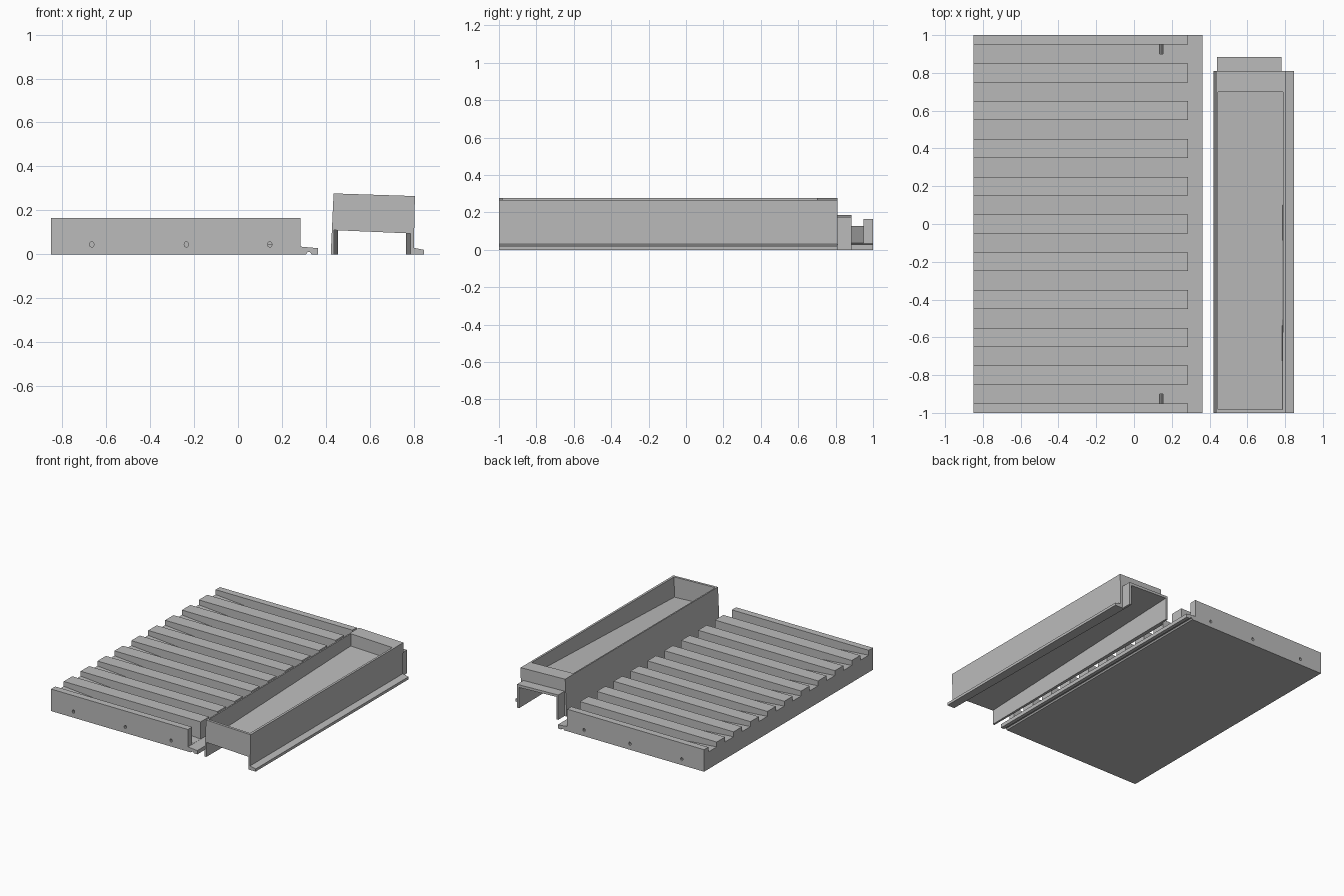
import bpy, bmesh, math
from mathutils import Vector

if "Cube" in bpy.data.objects:
    bpy.data.objects.remove(bpy.data.objects["Cube"])

grey = bpy.data.materials.new("plain_grey")
grey.diffuse_color = (0.5, 0.5, 0.5, 1)
grey.use_nodes = True
grey.node_tree.nodes["Principled BSDF"].inputs["Base Color"].default_value = grey.diffuse_color


def loft(name, front, back, y0, y1):
    """Solid between two matching (x, z) outlines at y0 and y1."""
    bm = bmesh.new()
    a = [bm.verts.new((x, y0, z)) for x, z in front]
    b = [bm.verts.new((x, y1, z)) for x, z in back]
    bm.faces.new(a)
    bm.faces.new(b[::-1])
    n = len(a)
    for i in range(n):
        j = (i + 1) % n
        bm.faces.new((a[j], a[i], b[i], b[j]))
    bmesh.ops.recalc_face_normals(bm, faces=bm.faces)
    me = bpy.data.meshes.new(name)
    bm.to_mesh(me)
    bm.free()
    ob = bpy.data.objects.new(name, me)
    bpy.context.collection.objects.link(ob)
    me.materials.append(grey)
    return ob


def prism(name, outline, y0, y1):
    return loft(name, outline, outline, y0, y1)


def boolean(ob, tools, operation='DIFFERENCE'):
    """Apply each tool to the object, then discard the tools."""
    for t in tools:
        m = ob.modifiers.new("bool", 'BOOLEAN')
        m.operation, m.solver, m.object = operation, 'EXACT', t
    bpy.context.view_layer.update()
    dg = bpy.context.evaluated_depsgraph_get()
    me = bpy.data.meshes.new_from_object(ob.evaluated_get(dg))
    ob.modifiers.clear()
    ob.data = me
    for t in tools:
        bpy.data.objects.remove(t)


# Ribbed tray: block with a thin lip and a drip groove underneath
tray = prism("ribbed_tray", [
    (-0.85, 0), (0.31, 0), (0.317, 0.01), (0.328, 0.01), (0.335, 0),
    (0.363, 0), (0.363, 0.028), (0.285, 0.035), (0.285, 0.165), (-0.85, 0.165)], -1, 1)

# Sloping channels between the ribs
channel = [(-0.95, 0.1365), (0.40, 0.0265), (0.40, 0.3), (-0.95, 0.3)]
cutters = [prism("channel_cutter", channel, -0.95 + 0.2 * i, -0.85 + 0.2 * i)
           for i in range(10)]

# Fixing holes in both end walls
for hx in (-0.665, -0.235, 0.145):
    ring = [(hx + 0.010 * math.cos(k * math.pi / 4), 0.045 + 0.013 * math.sin(k * math.pi / 4))
            for k in range(8)]
    cutters += [prism("hole_cutter", ring, -1.1, -0.9), prism("hole_cutter", ring, 0.9, 1.1)]
boolean(tray, cutters)

# Gutter: outer body with a foot flange along the right side
gutter = prism("gutter", [
    (0.422, 0), (0.847, 0), (0.847, 0.02), (0.80, 0.03), (0.805, 0.265), (0.435, 0.277)],
    -1, 0.81)

# Connecting spigot at the back end
spigot = prism("spigot", [(0.44, 0), (0.782, 0), (0.782, 0.175), (0.44, 0.186)], 0.75, 0.885)
boolean(gutter, [spigot], 'UNION')

# Top trough, deeper at the front, and the tapered hollow underneath
trough = loft("trough_cutter",
              [(0.445, 0.13), (0.783, 0.115), (0.79, 0.4), (0.445, 0.4)],
              [(0.445, 0.185), (0.79, 0.172), (0.79, 0.4), (0.445, 0.4)], -0.982, 0.70)
hollow = loft("hollow_cutter",
              [(0.437, -0.1), (0.786, -0.1), (0.786, 0.095), (0.437, 0.11)],
              [(0.455, -0.1), (0.765, -0.1), (0.765, 0.155), (0.455, 0.168)], -1.001, 0.886)
boolean(gutter, [trough, hollow])
